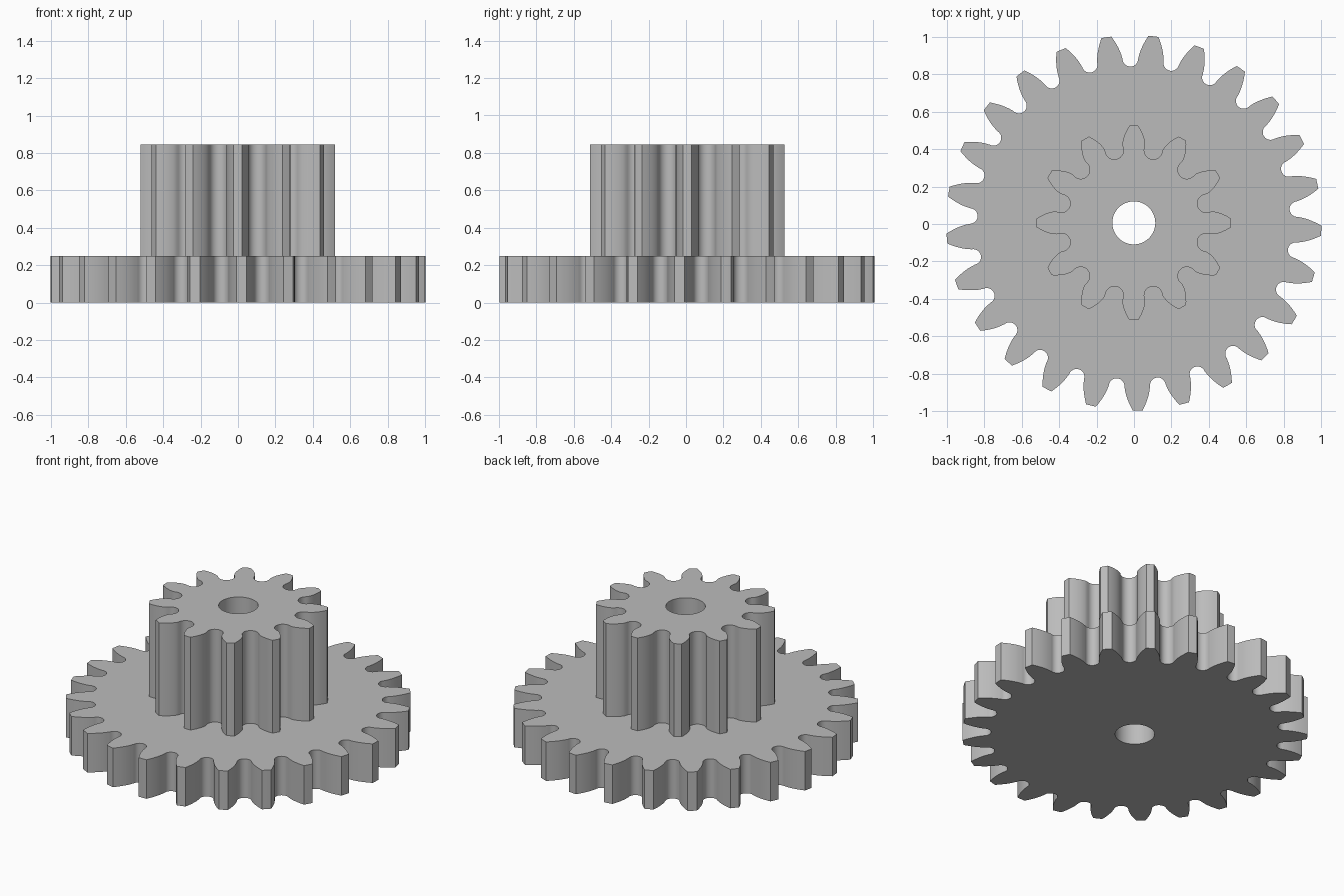
import bpy, bmesh
from math import pi, sin, cos, tan, acos, radians, hypot, atan2
from mathutils import Vector

if "Cube" in bpy.data.objects:
    bpy.data.objects.remove(bpy.data.objects["Cube"], do_unlink=True)

MODULE = 0.0743          # both gears share one tooth size
PRESSURE = radians(20)
BORE = 0.115
AXIS = Vector((-0.001, 0.006))

grey = bpy.data.materials.new("plain grey")
grey.use_nodes = True
grey.diffuse_color = (0.5, 0.5, 0.5, 1)
grey.node_tree.nodes["Principled BSDF"].inputs["Base Color"].default_value = (0.5, 0.5, 0.5, 1)


def involute(a):
    return tan(a) - a


def tooth_outline(teeth, phase):
    """Closed outline of involute teeth with round valleys."""
    pitch = MODULE * teeth / 2
    tip, root, base = pitch + MODULE, pitch - 1.25 * MODULE, pitch * cos(PRESSURE)
    base_half = pi / (2 * teeth) + involute(PRESSURE)
    valley = base * sin(pi / teeth - base_half)
    centre = root + valley
    start = max(base, centre + 0.008)

    # Half of a tooth, from valley middle to tip middle, as (radius, angle)
    half = []
    for i in range(8):
        t = i / 7 * pi / 2
        x, y = centre - valley * cos(t), valley * sin(t)
        half.append((hypot(x, y), atan2(y, x) - pi / teeth))
    for i in range(8):
        r = start + (tip - start) * i / 7
        half.append((r, involute(acos(min(1, base / r))) - base_half))
    half.append((tip, 0))

    one = half + [(r, -a) for r, a in reversed(half[1:-1])]
    return [(r * cos(a + phase + k * 2 * pi / teeth),
             r * sin(a + phase + k * 2 * pi / teeth))
            for k in range(teeth) for r, a in one]


def build_gear(name, teeth, phase, bottom, top):
    """Extrude a toothed disc with a round bore."""
    bm = bmesh.new()
    bore = [(BORE * cos(2 * pi * i / 48), BORE * sin(2 * pi * i / 48)) for i in range(48)]
    edges = []
    for loop in (tooth_outline(teeth, phase), bore):
        verts = [bm.verts.new((x + AXIS.x, y + AXIS.y, bottom)) for x, y in loop]
        edges += [bm.edges.new((v, verts[i - 1])) for i, v in enumerate(verts)]
    bmesh.ops.triangle_fill(bm, edges=edges, use_beauty=True, use_dissolve=False,
                            normal=(0, 0, 1))
    extruded = bmesh.ops.extrude_face_region(bm, geom=bm.faces[:], use_keep_orig=True)
    moved = [g for g in extruded["geom"] if isinstance(g, bmesh.types.BMVert)]
    bmesh.ops.translate(bm, verts=moved, vec=(0, 0, top - bottom))
    bmesh.ops.recalc_face_normals(bm, faces=bm.faces[:])
    mesh = bpy.data.meshes.new(name)
    bm.to_mesh(mesh)
    bm.free()
    mesh.materials.append(grey)
    obj = bpy.data.objects.new(name, mesh)
    bpy.context.collection.objects.link(obj)
    return obj


# Wide lower wheel and tall upper pinion on a common bore
parts = [build_gear("large_gear", 25, radians(-2.4), 0, 0.25),
         build_gear("pinion", 12, 0, 0.25, 0.845)]

# Smooth tooth flanks, crisp rims
bpy.ops.object.select_all(action="DESELECT")
for part in parts:
    part.select_set(True)
bpy.context.view_layer.objects.active = parts[0]
bpy.ops.object.shade_smooth_by_angle(angle=radians(30))
